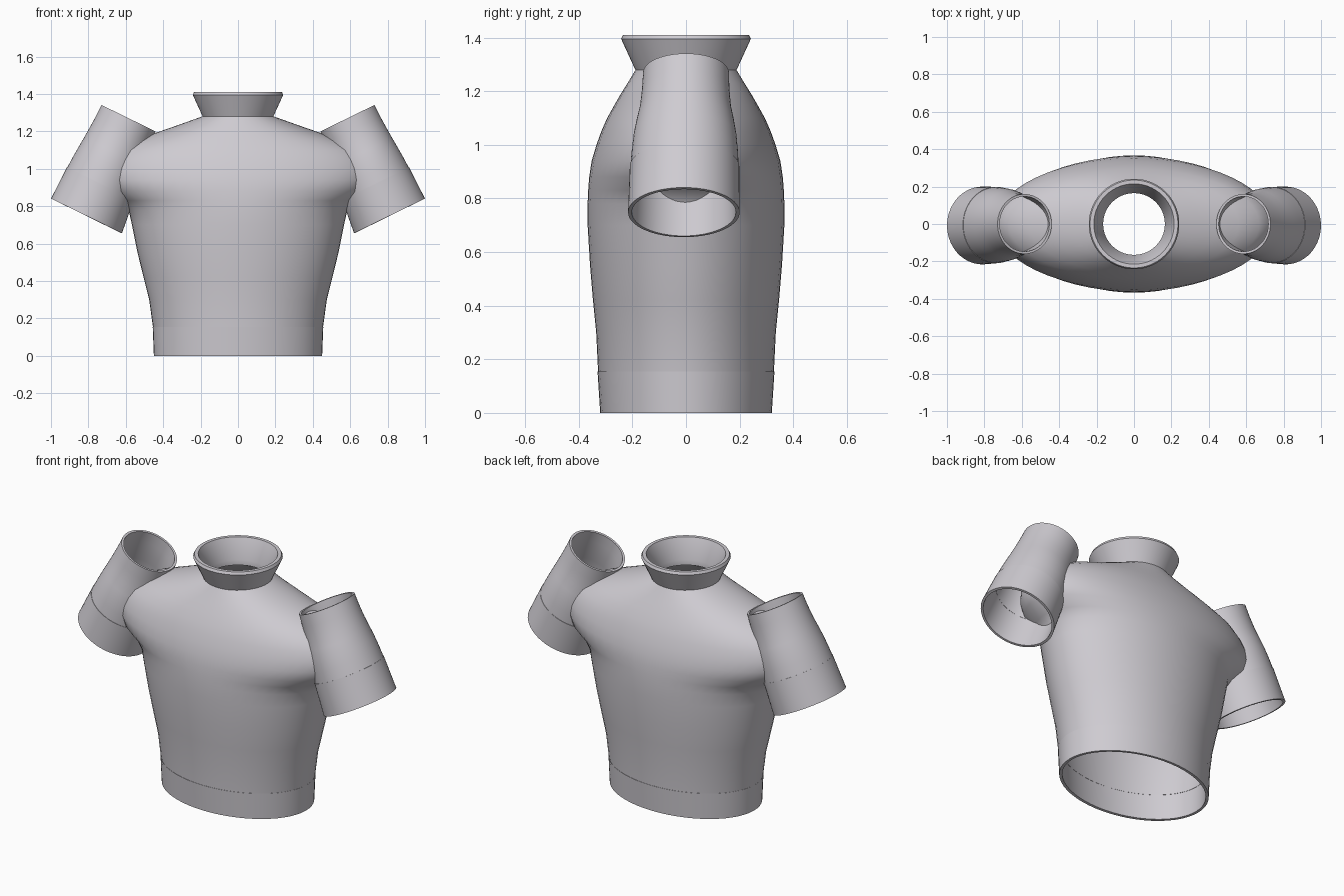
import bpy, math
from mathutils import Vector

if "Cube" in bpy.data.objects:
    bpy.data.objects.remove(bpy.data.objects["Cube"])

SEG = 56
cloth = bpy.data.materials.new("pale grey cloth")
cloth.diffuse_color = (0.62, 0.60, 0.64, 1)
cloth.use_nodes = True
cloth.node_tree.nodes["Principled BSDF"].inputs["Base Color"].default_value = cloth.diffuse_color


def shell(name, rings, thickness, u=Vector((1, 0, 0)), mirror=False):
    """Thin tube through rings of (centre, radius along u, radius along y), lowest ring first."""
    v = Vector((0, 1, 0))
    verts, faces = [], []
    for c, ru, rv in rings:
        for k in range(SEG):
            a = 2 * math.pi * k / SEG
            verts.append(Vector(c) + u * ru * math.cos(a) + v * rv * math.sin(a))
    for i in range(len(rings) - 1):
        for k in range(SEG):
            n = (k + 1) % SEG
            faces.append((i * SEG + k, i * SEG + n, (i + 1) * SEG + n, (i + 1) * SEG + k))
    me = bpy.data.meshes.new(name)
    me.from_pydata([tuple(p) for p in verts], [], faces)
    me.materials.append(cloth)
    ob = bpy.data.objects.new(name, me)
    bpy.context.collection.objects.link(ob)
    if thickness:
        s = ob.modifiers.new("thickness", 'SOLIDIFY')
        s.thickness, s.offset = thickness, -1
    if mirror:
        m = ob.modifiers.new("mirror", 'MIRROR')
        m.use_mirror_merge = False
    bpy.ops.object.select_all(action='DESELECT')
    ob.select_set(True)
    bpy.context.view_layer.objects.active = ob
    bpy.ops.object.convert(target='MESH')
    bpy.ops.object.shade_smooth_by_angle(angle=math.radians(40))
    return ob


# Body: z, half width, half depth; shoulders run into the sleeves
body = [(0.155, 0.455, 0.328), (0.30, 0.475, 0.335), (0.42, 0.505, 0.347),
        (0.55, 0.537, 0.358), (0.70, 0.567, 0.367), (0.78, 0.585, 0.367),
        (0.83, 0.625, 0.365), (0.88, 0.705, 0.361), (0.94, 0.74, 0.352),
        (1.0, 0.74, 0.334), (1.05, 0.715, 0.316), (1.10, 0.67, 0.294),
        (1.15, 0.56, 0.266), (1.19, 0.445, 0.243), (1.23, 0.33, 0.218),
        (1.28, 0.19, 0.188)]
shell("body", [((0, 0, z), a, b) for z, a, b in body], 0.015)

# Hem band at the waist
shell("hem_band", [((0, 0, 0), 0.45, 0.32), ((0, 0, 0.155), 0.456, 0.330)], 0.016)

# Flared collar: closed profile, outside up, over the rim, inside down
collar = [(0.165, 1.265), (0.187, 1.275), (0.242, 1.395), (0.235, 1.41),
          (0.215, 1.41), (0.165, 1.295), (0.165, 1.265)]
shell("collar", [((0, 0, z), r, r) for r, z in collar], 0)

# Sleeves: tilted tubes, with t running from the upper opening to the cuff
TOP, BOTTOM = Vector((0.585, 0, 1.27)), Vector((0.81, -0.008, 0.748))
TILT = Vector((0.9, 0, 0.44)).normalized()


def sleeve_rings(rows):
    return [(TOP.lerp(BOTTOM, t), ru, rv) for t, ru, rv in rows]


shell("sleeves", sleeve_rings([(0.67, 0.197, 0.202), (0.56, 0.192, 0.198),
                               (0.45, 0.185, 0.192), (0.35, 0.178, 0.182),
                               (0.25, 0.172, 0.170), (0.12, 0.165, 0.163),
                               (0.0, 0.161, 0.160)]), 0.013, TILT, True)
shell("sleeve_cuffs", sleeve_rings([(1.0, 0.211, 0.208), (0.67, 0.199, 0.204)]),
      0.014, TILT, True)
